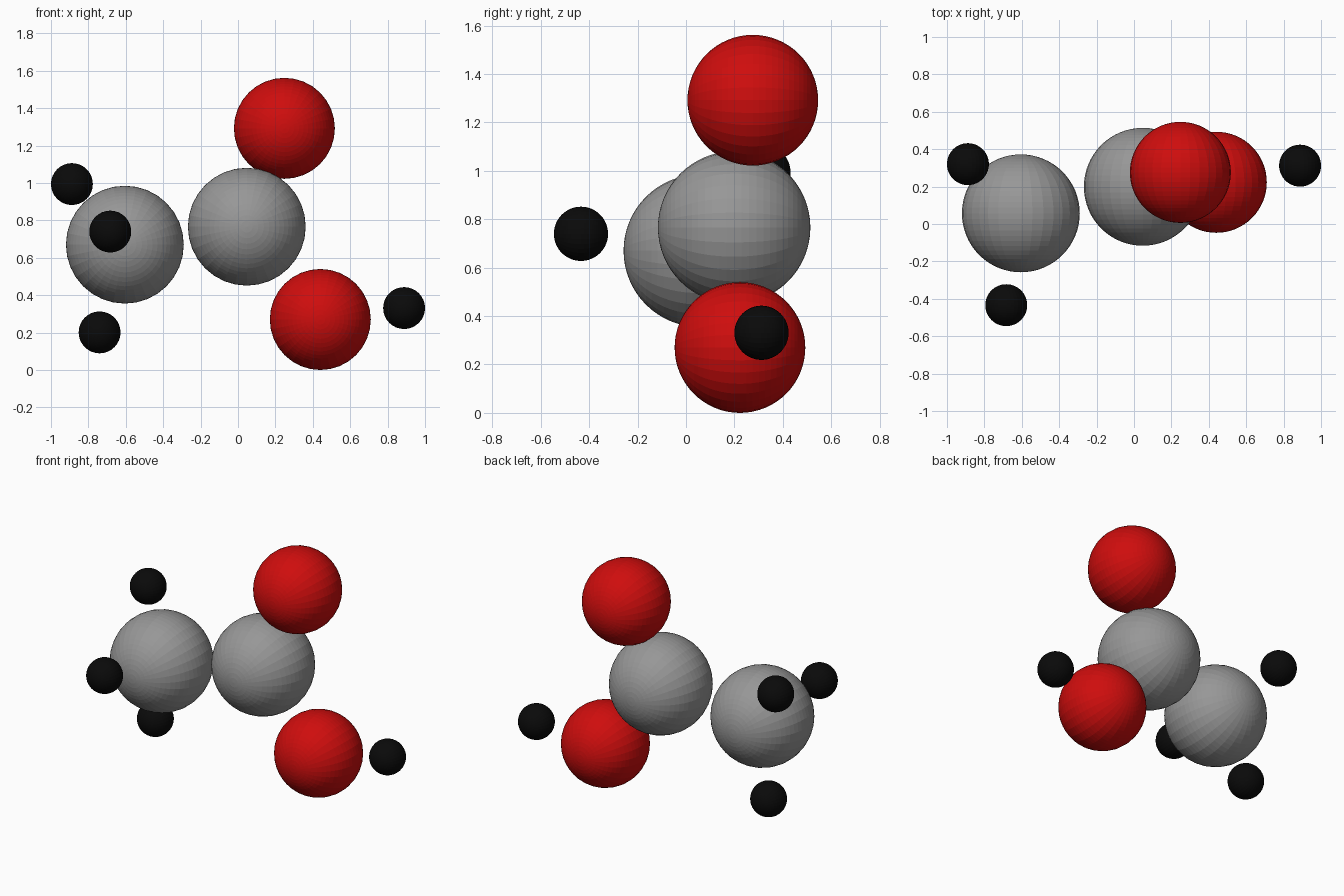
import bpy
from math import pi

if "Cube" in bpy.data.objects:
    bpy.data.objects.remove(bpy.data.objects["Cube"])


def material(name, rgb):
    m = bpy.data.materials.new(name)
    m.diffuse_color = (*rgb, 1)
    m.use_nodes = True
    m.node_tree.nodes["Principled BSDF"].inputs["Base Color"].default_value = m.diffuse_color
    return m


red = material("red", (0.62, 0.004, 0.004))
black = material("black", (0.003, 0.003, 0.003))
grey = material("grey", (0.31, 0.31, 0.31))


def ball(name, centre, radius, mat):
    # faceted sphere with its poles along y
    bpy.ops.mesh.primitive_uv_sphere_add(segments=32, ring_count=32, radius=radius,
                                         location=centre, rotation=(pi / 2, 0, 0))
    ob = bpy.context.object
    ob.name = name
    ob.data.materials.append(mat)


# two large grey carbon balls
ball("carbon_left", (-0.605, 0.057, 0.670), 0.315, grey)
ball("carbon_middle", (0.047, 0.199, 0.766), 0.315, grey)

# red oxygen balls
ball("oxygen_top", (0.248, 0.276, 1.292), 0.27, red)
ball("oxygen_bottom", (0.440, 0.223, 0.27), 0.27, red)

# small black hydrogen balls
for name, centre in {
    "hydrogen_upper": (-0.888, 0.320, 0.994),
    "hydrogen_front": (-0.683, -0.434, 0.740),
    "hydrogen_lower": (-0.740, 0.184, 0.201),
    "hydrogen_right": (0.888, 0.312, 0.331),
}.items():
    ball(name, centre, 0.112, black)
